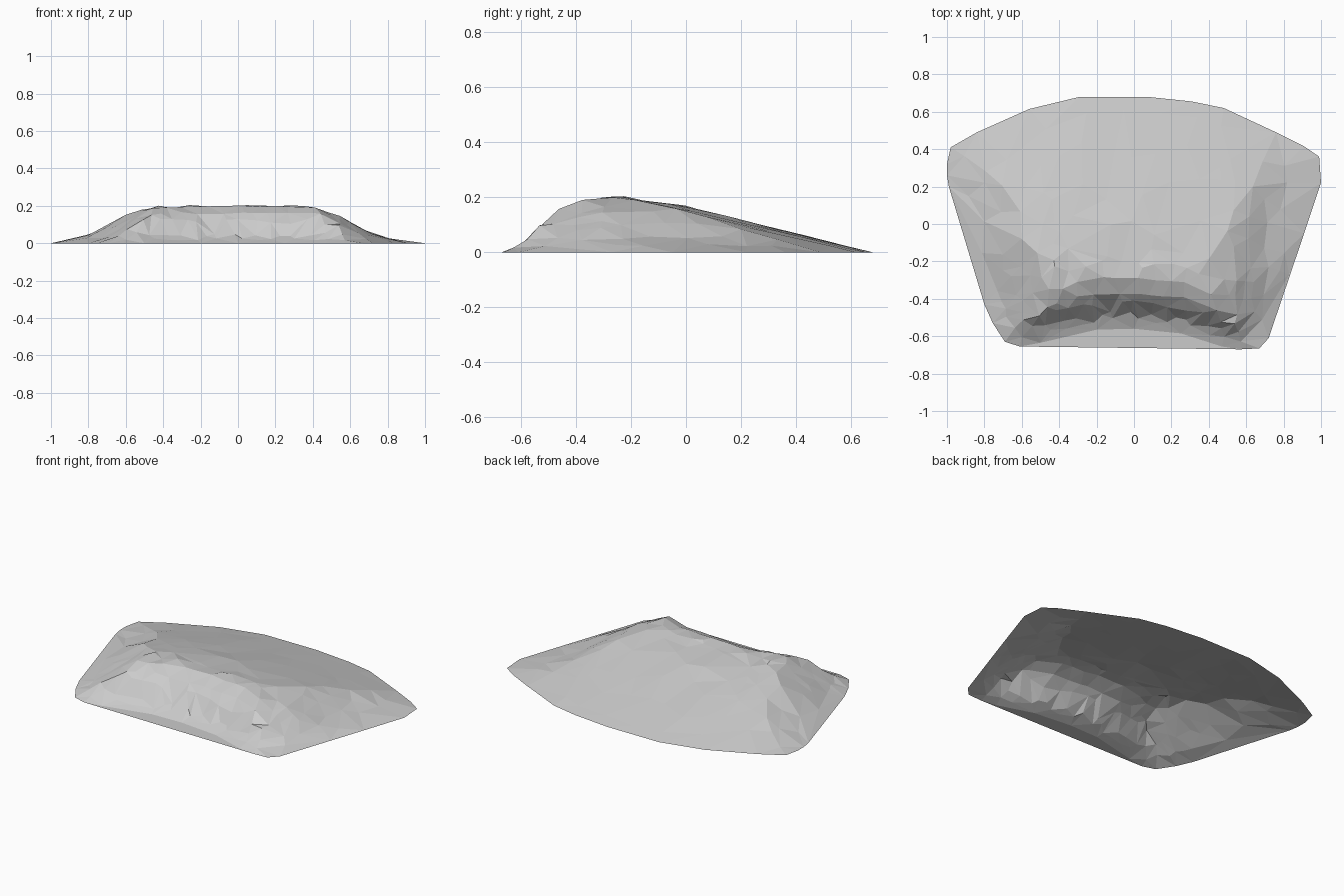
import bpy, bmesh, random
from mathutils import Vector
from mathutils.geometry import delaunay_2d_cdt

random.seed(4)
if "Cube" in bpy.data.objects:
    bpy.data.objects.remove(bpy.data.objects["Cube"], do_unlink=True)

# Ground outline: front, left side, back, right side
FRONT = [(-.69, -.63), (-.61, -.655), (-.5, -.635), (-.2, -.565), (0, -.56), (.25, -.585),
         (.47, -.655), (.57, -.67), (.67, -.665), (.72, -.61)]
BACK = [(-1, .26), (-1, .32), (-.98, .41), (-.84, .49), (-.56, .615), (-.29, .68), (.07, .68),
        (.31, .655), (.48, .62), (.76, .49), (.91, .415), (.99, .36), (1, .22)]
RIGHT = [(-.99, .2), (-.8, -.43), (-.755, -.53)]
LEFT = [(.83, -.27), (.91, -.05)]

# Height limits: cross profile over x, front bank and rear ramp over distance from the edge
CROSS = [(-1, 0), (-.9, .015), (-.8, .045), (-.7, .085), (-.6, .15), (-.5, .188), (-.42, .2),
         (-.32, .188), (-.22, .205), (0, .205), (.1, .198), (.38, .2), (.53, .155), (.62, .105),
         (.7, .055), (.8, .025), (1, 0)]
BANK = [(0, 0), (.05, .02), (.09, .045), (.14, .12), (.19, .16), (.27, .197), (.36, .21)]
RAMP = [(0, 0), (.68, .165), (.85, .192), (1, .21)]


def lookup(table, t):
    """Piecewise linear profile, held flat past its ends."""
    if t <= table[0][0]:
        return table[0][1]
    for (a, p), (b, q) in zip(table, table[1:]):
        if t <= b:
            return p + (q - p) * (t - a) / (b - a)
    return table[-1][1]


def half_width(y):
    return min(1, .92 + .38 * y)


def height(x, y):
    side = .55 * max(0, half_width(y) - abs(x))
    return min(lookup(CROSS, x), lookup(BANK, y - lookup(FRONT, x)),
               lookup(RAMP, lookup(BACK, x) - y), side)


def jitter(amount):
    return random.uniform(-amount, amount)


outline = FRONT + LEFT + BACK[::-1] + RIGHT
points = []


def add(x, y):
    inside = (abs(x) < half_width(y) - .03 and y > lookup(FRONT, x) + .02
              and y < lookup(BACK, x) - .06)
    if inside and all((x - p[0]) ** 2 + (y - p[1]) ** 2 > .0009 for p in points):
        points.append((x, y))


# Rows of points along the front bank
for depth, _ in BANK[1:]:
    for i in range(17):
        x = -.76 + i * .095 + jitter(.035)
        add(x, lookup(FRONT, x) + depth + jitter(.012))
# Columns down both flanks
for x, _ in CROSS:
    if abs(x) > .4:
        for i in range(6):
            add(x + jitter(.02), -.42 + i * .15 + jitter(.05))
# Sparse points over the long rear ramp
for i in range(7):
    for j in range(5):
        add(-.45 + i * .15 + jitter(.06), -.2 + j * .19 + jitter(.07))

coords = [Vector(p) for p in outline + points]
verts, _, faces, *_ = delaunay_2d_cdt(coords, [], [list(range(len(outline)))], 1, 1e-5, True)

# Open faceted shell of the mound
bm = bmesh.new()
rim = len(outline)
made = []
for i, v in enumerate(verts):
    on_rim = any((v - c).length < 1e-4 for c in coords[:rim])
    z = 0 if on_rim else max(.003, height(v.x, v.y) * (1 + jitter(.03)))
    made.append(bm.verts.new((v.x, v.y, min(z, .205))))
for f in faces:
    bm.faces.new([made[i] for i in f])
for f in bm.faces:
    f.normal_update()
    if f.normal.z < 0:
        f.normal_flip()

mesh = bpy.data.meshes.new("earth_mound")
bm.to_mesh(mesh)
bm.free()
mound = bpy.data.objects.new("earth_mound", mesh)
bpy.context.collection.objects.link(mound)

grey = bpy.data.materials.new("plain grey")
grey.use_nodes = True
colour = (.6, .6, .6, 1)
grey.diffuse_color = colour
grey.node_tree.nodes["Principled BSDF"].inputs["Base Color"].default_value = colour
mesh.materials.append(grey)
